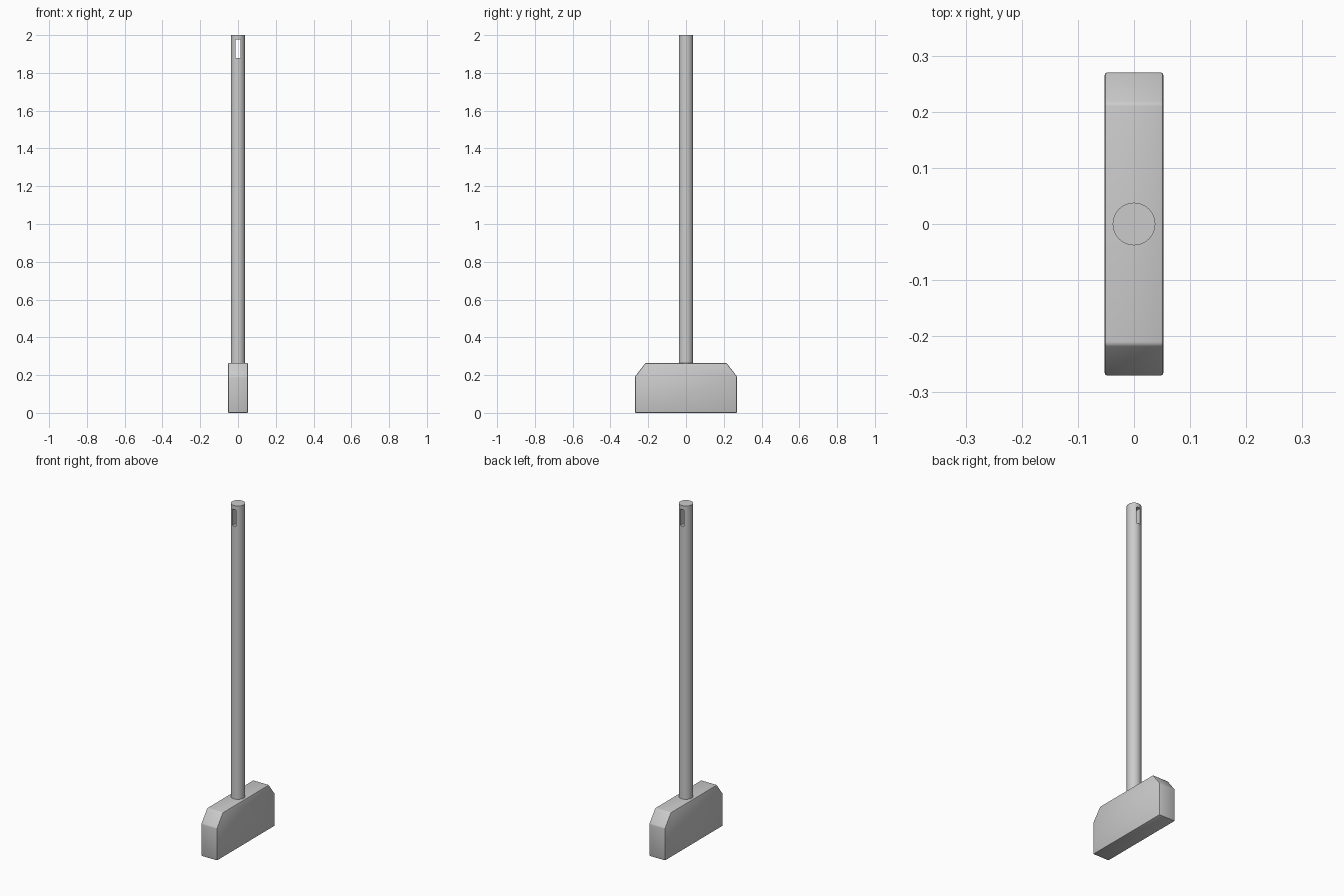
import bpy, bmesh, math

if "Cube" in bpy.data.objects:
    bpy.data.objects.remove(bpy.data.objects["Cube"])

HEAD_X = 0.0525      # half thickness of the head
SHAFT_R = 0.038


def smooth(obj):
    bpy.ops.object.select_all(action='DESELECT')
    obj.select_set(True)
    bpy.context.view_layer.objects.active = obj
    bpy.ops.object.shade_smooth_by_angle(angle=math.radians(30))


# Mallet head: side profile with chamfered shoulders, extruded along x
half = [(0.27, 0.0), (0.27, 0.192), (0.215, 0.264)]
profile = half + [(-y, z) for y, z in reversed(half)]
bm = bmesh.new()
face = bm.faces.new([bm.verts.new((-HEAD_X, y, z)) for y, z in profile])
ext = bmesh.ops.extrude_face_region(bm, geom=[face])
verts = [v for v in ext["geom"] if isinstance(v, bmesh.types.BMVert)]
bmesh.ops.translate(bm, vec=(2 * HEAD_X, 0, 0), verts=verts)
bmesh.ops.recalc_face_normals(bm, faces=bm.faces)
bmesh.ops.bevel(bm, geom=bm.edges[:], offset=0.005, segments=2,
                profile=0.5, affect='EDGES')
mesh = bpy.data.meshes.new("mallet_head")
bm.to_mesh(mesh)
bm.free()
head = bpy.data.objects.new("mallet_head", mesh)
bpy.context.collection.objects.link(head)

# Round handle, seated slightly into the head
z0, z1 = 0.25, 2.0
bpy.ops.mesh.primitive_cylinder_add(vertices=48, radius=SHAFT_R, depth=z1 - z0,
                                    location=(0, 0, (z0 + z1) / 2))
handle = bpy.context.object
handle.name = "handle"

# Hanging slot cut front to back near the top of the handle
bpy.ops.mesh.primitive_cube_add(size=1, location=(0, 0, 1.927))
cutter = bpy.context.object
cutter.name = "slot_cutter"
cutter.dimensions = (0.024, 0.2, 0.098)
cutter.hide_render = True
bpy.context.view_layer.update()

cut = handle.modifiers.new("hanging_slot", 'BOOLEAN')
cut.operation = 'DIFFERENCE'
cut.solver = 'EXACT'
cut.object = cutter
bpy.context.view_layer.objects.active = handle
bpy.ops.object.modifier_apply(modifier=cut.name)
bpy.data.objects.remove(cutter, do_unlink=True)

smooth(head)
smooth(handle)
